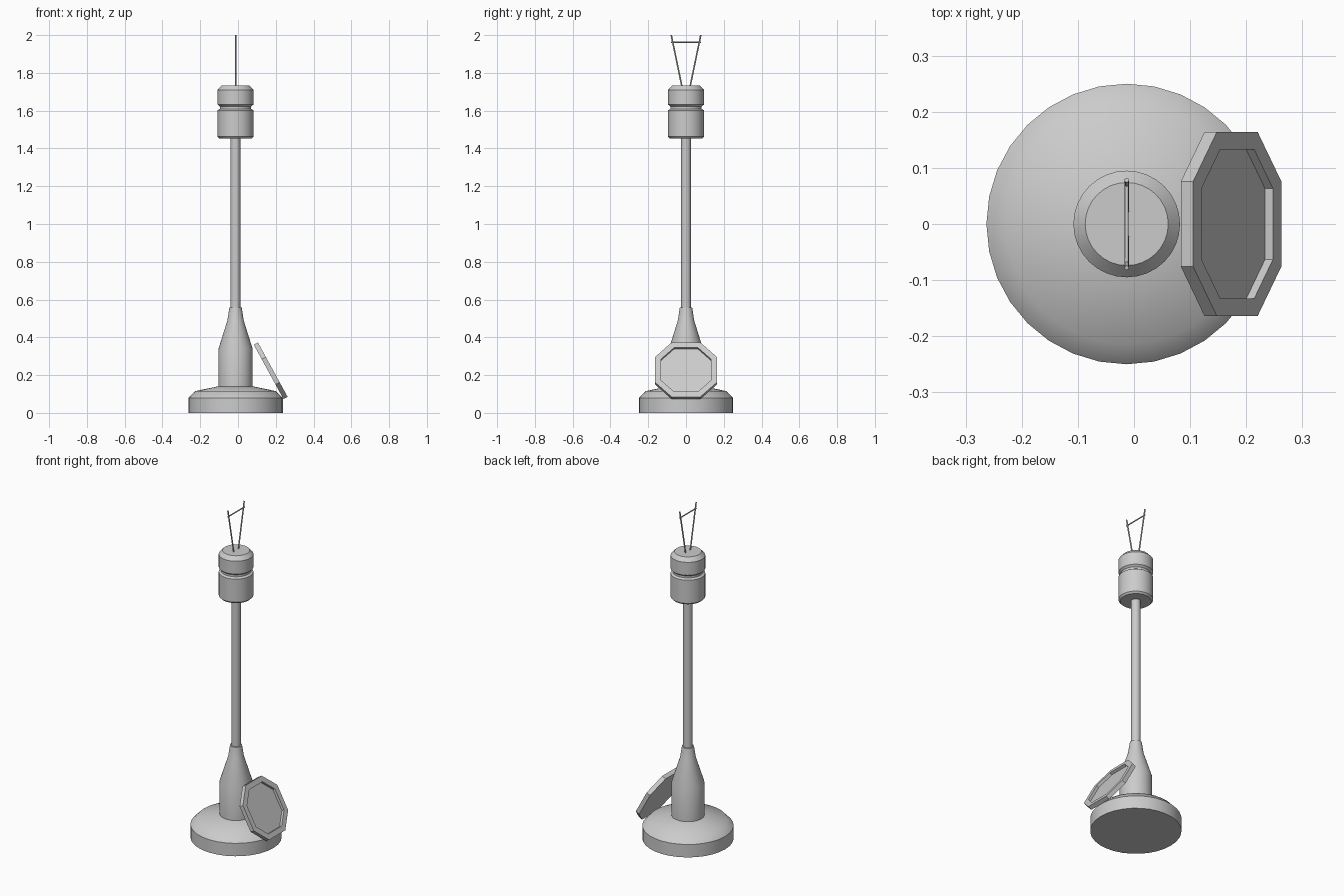
import bpy, bmesh, math
from mathutils import Vector

if "Cube" in bpy.data.objects:
    bpy.data.objects.remove(bpy.data.objects["Cube"])

AXIS_X = -0.013


def make_object(name, bm, smooth_angle=None):
    bmesh.ops.recalc_face_normals(bm, faces=bm.faces)
    mesh = bpy.data.meshes.new(name)
    bm.to_mesh(mesh)
    bm.free()
    obj = bpy.data.objects.new(name, mesh)
    bpy.context.collection.objects.link(obj)
    if smooth_angle:
        bpy.ops.object.select_all(action='DESELECT')
        obj.select_set(True)
        bpy.context.view_layer.objects.active = obj
        bpy.ops.object.shade_smooth_by_angle(angle=math.radians(smooth_angle))
    return obj


def lathe(name, profile, sides=32):
    """Closed solid of revolution about the lamp axis from (radius, z) points."""
    bm = bmesh.new()
    rings = []
    for r, z in profile:
        rings.append([bm.verts.new((AXIS_X + r * math.cos(2 * math.pi * i / sides),
                                    r * math.sin(2 * math.pi * i / sides), z))
                      for i in range(sides)])
    for a, b in zip(rings, rings[1:]):
        for i in range(sides):
            j = (i + 1) % sides
            bm.faces.new((a[i], a[j], b[j], b[i]))
    bm.faces.new(rings[0])
    bm.faces.new(rings[-1])
    return make_object(name, bm, 40)


def rod(name, start, end, radius, sides=8):
    start, end = Vector(start), Vector(end)
    axis = end - start
    bm = bmesh.new()
    bmesh.ops.create_cone(bm, cap_ends=True, segments=sides, radius1=radius,
                          radius2=radius, depth=axis.length)
    rot = Vector((0, 0, 1)).rotation_difference(axis).to_matrix().to_4x4()
    bmesh.ops.transform(bm, matrix=rot, verts=bm.verts)
    bmesh.ops.translate(bm, vec=(start + end) / 2, verts=bm.verts)
    return make_object(name, bm, 50)


# Base with tapered body
lathe("base", [(0.25, 0), (0.25, 0.078), (0.215, 0.115), (0.09, 0.141),
               (0.09, 0.34), (0.043, 0.49), (0.033, 0.557), (0.026, 0.557)])

# Pole
lathe("pole", [(0.026, 0.55), (0.026, 1.46)])

# Grooved head
lathe("head", [(0.085, 1.452), (0.095, 1.462), (0.095, 1.602), (0.083, 1.61),
               (0.083, 1.622), (0.095, 1.632), (0.095, 1.71), (0.074, 1.733)])

# Splayed antennas and crossbar
for side, sign in (("left", -1), ("right", 1)):
    rod("antenna_" + side, (AXIS_X, sign * 0.021, 1.725),
        (AXIS_X, sign * 0.078, 2.0), 0.004)
rod("antenna_crossbar", (AXIS_X, -0.08, 1.963), (AXIS_X, 0.08, 1.963), 0.0035)

# Leaning octagonal plaque with recessed face
center = Vector((0.184, 0, 0.229))
down = Vector((0.479, 0, -0.878)).normalized()
across = Vector((0, 1, 0))
normal = Vector((0.878, 0, 0.479)).normalized()
bm = bmesh.new()


def octagon(half, straight, offset):
    corners = [(half, straight), (straight, half), (-straight, half), (-half, straight),
               (-half, -straight), (-straight, -half), (straight, -half), (half, -straight)]
    return [bm.verts.new(center + down * u + across * v + normal * offset)
            for u, v in corners]


loops = [octagon(0.164, 0.076, -0.025), octagon(0.164, 0.076, 0),
         octagon(0.133, 0.063, 0), octagon(0.133, 0.063, -0.016)]
for a, b in zip(loops, loops[1:]):
    for i in range(8):
        j = (i + 1) % 8
        bm.faces.new((a[i], a[j], b[j], b[i]))
bm.faces.new(loops[0])
bm.faces.new(loops[-1])
make_object("plaque", bm)
